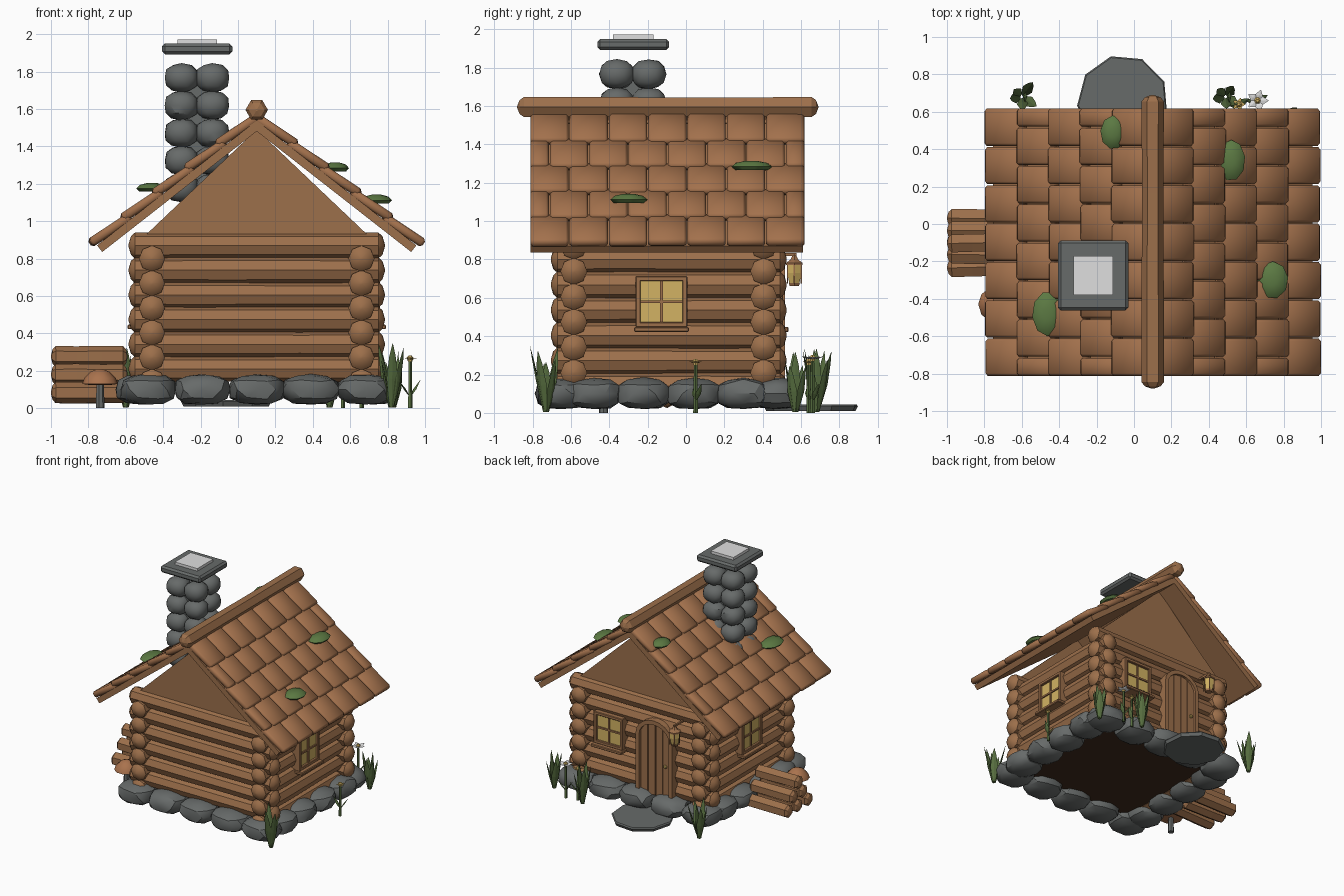
import bpy, bmesh, math, random
from mathutils import Matrix, Vector, Euler

random.seed(4)
if "Cube" in bpy.data.objects:
    bpy.data.objects.remove(bpy.data.objects["Cube"])


def material(name, r, g, b):
    m = bpy.data.materials.new(name)
    m.use_nodes = True
    m.diffuse_color = (r, g, b, 1)
    m.node_tree.nodes["Principled BSDF"].inputs["Base Color"].default_value = (r, g, b, 1)
    return m


WOOD = material("wood", 0.335, 0.16, 0.07)
ROOF = material("shingle_wood", 0.365, 0.165, 0.073)
DARK = material("dark_wood", 0.05, 0.024, 0.012)
STONE = material("stone", 0.135, 0.145, 0.142)
PALE = material("pale", 0.74, 0.74, 0.74)
MOSS = material("moss", 0.105, 0.19, 0.055)
GRASS = material("grass", 0.095, 0.155, 0.05)
GLASS = material("window_glow", 0.65, 0.45, 0.125)
CAP = material("mushroom_cap", 0.4, 0.17, 0.075)

CX, CY = 0.1, -0.09          # house centre
HX, HY = 0.56, 0.495         # half spacing of the wall logs


def finish(name, bm, mat, smooth=0):
    """Make the object; smooth is the sharp-edge angle in degrees."""
    bmesh.ops.recalc_face_normals(bm, faces=bm.faces)
    for f in bm.faces:
        f.smooth = smooth > 0
    me = bpy.data.meshes.new(name)
    bm.to_mesh(me)
    bm.free()
    if smooth:
        me.set_sharp_from_angle(angle=math.radians(smooth))
    me.materials.append(mat)
    bpy.context.collection.objects.link(bpy.data.objects.new(name, me))


def place(x, y, z, rx=0, ry=0, rz=0):
    return Matrix.Translation((x, y, z)) @ Euler((rx, ry, rz)).to_matrix().to_4x4()


def box(bm, size, mat=Matrix(), bevel=0):
    part = bmesh.new()
    bmesh.ops.create_cube(part, size=1, matrix=Matrix.Diagonal((*size, 1)))
    if bevel:
        bmesh.ops.bevel(part, geom=part.edges[:], offset=bevel, segments=1, affect='EDGES')
    part.transform(mat)
    tmp = bpy.data.meshes.new("tmp")
    part.to_mesh(tmp)
    part.free()
    bm.from_mesh(tmp)
    bpy.data.meshes.remove(tmp)


def lathe(bm, profile, sides, mat=Matrix(), turn=0):
    """Turned solid along local z from (height, radius) pairs."""
    rings = []
    for h, r in profile:
        angles = [turn + math.tau * i / sides for i in range(sides)]
        rings.append([bm.verts.new(mat @ Vector((r * math.cos(a), r * math.sin(a), h))) for a in angles])
    for a, b in zip(rings, rings[1:]):
        for i in range(sides):
            j = (i + 1) % sides
            bm.faces.new((a[i], a[j], b[j], b[i]))
    bm.faces.new(rings[0][::-1])
    bm.faces.new(rings[-1])


def log(bm, mat, length, r, sides=8, tip=0.035):
    """Log with shallow domed ends."""
    e = length / 2
    prof = [(-e, r * 0.1), (0.35 * tip - e, r * 0.7), (tip - e, r), (-e / 3, r * random.uniform(0.95, 1.04)),
            (e / 3, r * random.uniform(0.95, 1.04)), (e - tip, r), (e - 0.35 * tip, r * 0.7), (e, r * 0.1)]
    lathe(bm, prof, sides, mat)


def boulder(bm, centre, size, jitter, square):
    """Rounded block; a lower square value gives a boxier stone."""
    made = bmesh.ops.create_icosphere(bm, subdivisions=2, radius=1)["verts"]
    for v in made:
        p = v.co * random.uniform(1 - jitter, 1 + jitter)
        v.co = Vector(centre) + Vector([math.copysign(abs(p[k]) ** square, p[k]) * size[k] for k in range(3)])
        v.co.z = max(v.co.z, 0.02)


def prism(bm, outline, y0, y1):
    """Extrude an (x, z) outline along y."""
    a = [bm.verts.new((x, y0, z)) for x, z in outline]
    b = [bm.verts.new((x, y1, z)) for x, z in outline]
    bm.faces.new(a)
    bm.faces.new(b[::-1])
    for i in range(len(a)):
        j = (i + 1) % len(a)
        bm.faces.new((a[i], a[j], b[j], b[i]))


# Log walls, interlocked at the corners
bm = bmesh.new()
for k in range(6):
    for s in (-1, 1):
        log(bm, place(CX, CY + s * HY, 0.21 + 0.132 * k, ry=math.pi / 2), 1.37, 0.07)
        log(bm, place(CX + s * HX, CY, 0.14 + 0.132 * k, rx=math.pi / 2), 1.23, 0.07)
finish("wall_logs", bm, WOOD, 38)

# Gable boards
bm = bmesh.new()
for s in (-1, 1):
    y = CY + s * HY
    prism(bm, [(CX - 0.6, 0.92), (CX + 0.6, 0.92), (CX, 1.49)], y - 0.02, y + 0.02)
finish("gables", bm, WOOD)

# Floor
bm = bmesh.new()
box(bm, (1.1, 0.98, 0.03), place(CX, CY, 0.11))
finish("floor", bm, DARK)

# Roof deck and shingles
THETA = math.radians(38)
Y0, Y1 = -0.815, 0.62
deck, tiles = bmesh.new(), bmesh.new()
for s in (-1, 1):
    slope = place(CX, 0, 1.565, ry=s * THETA)
    box(deck, (1.1, 1.42, 0.045), slope @ place(s * 0.55, -0.1, -0.044))
    for row in range(5):
        edges = [Y0 + 0.205 * i for i in range(8)]
        if row % 2:
            edges = [Y0] + [e + 0.1025 for e in edges[:-1]] + [Y1]
        for a, b in zip(edges, edges[1:]):
            m = slope @ place(s * (0.995 - 0.215 * row + random.uniform(-0.004, 0.004)),
                              (a + b) / 2, 0, ry=-s * math.radians(4.5))
            box(tiles, (0.255, b - a - 0.006, 0.05), m, 0.014)
finish("roof_deck", deck, WOOD)
finish("roof_shingles", tiles, ROOF, 60)

bm = bmesh.new()
log(bm, place(CX, -0.095, 1.595, rx=math.pi / 2), 1.57, 0.06, 6)
finish("ridge_beam", bm, WOOD)

# Moss pads on the roof
bm = bmesh.new()
for x, y, rx, ry in ((-0.11, 0.49, 0.07, 0.09), (0.52, 0.34, 0.075, 0.11),
                     (0.74, -0.3, 0.085, 0.1), (-0.46, -0.48, 0.085, 0.12)):
    z = 1.6 - abs(x - CX) * math.tan(THETA)
    m = place(x, y, z) @ Matrix.Diagonal((rx, ry, 1, 1))
    lathe(bm, [(-0.005, 0.8), (0.012, 1), (0.032, 0.75), (0.042, 0.3)], 9, m, random.random())
finish("moss", bm, MOSS, 40)

# Chimney
bm = bmesh.new()
for k in range(5):
    for x in (-0.302, -0.137):
        for y in (-0.36, -0.195):
            boulder(bm, (x, y, 1.178 + 0.147 * k), (0.092, 0.092, 0.078), 0.03, 0.85)
box(bm, (0.15, 0.15, 0.7), place(-0.22, -0.277, 1.43))
finish("chimney_stones", bm, STONE, 32)
bm = bmesh.new()
box(bm, (0.375, 0.375, 0.058), place(-0.218, -0.275, 1.921), 0.015)
finish("chimney_cap", bm, STONE)
bm = bmesh.new()
box(bm, (0.21, 0.21, 0.022), place(-0.218, -0.275, 1.961))
finish("chimney_opening", bm, PALE)

# Foundation ring
bm = bmesh.new()
for s in (-1, 1):
    for i in range(5):
        boulder(bm, (CX - 0.58 + 0.29 * i, CY + s * 0.56, 0.1), (0.155, 0.14, 0.083), 0.06, 0.8)
    for i in range(4):
        boulder(bm, (CX + s * 0.62, CY - 0.39 + 0.26 * i, 0.1), (0.135, 0.145, 0.083), 0.06, 0.8)
finish("foundation_stones", bm, STONE, 28)

# Doorstep slab
bm = bmesh.new()
m = place(-0.06, 0.655, 0.01) @ Matrix.Diagonal((0.245, 0.25, 1, 1))
lathe(bm, [(0, 0.95), (0.025, 1), (0.035, 0.97)], 9, m, math.radians(25))
finish("doorstep", bm, STONE)


# Arched door with planks
def arch(cx, half, z0, spring, rise):
    pts = [(cx - half, z0), (cx + half, z0)]
    return pts + [(cx + half * math.cos(a), spring + rise * math.sin(a))
                  for a in (math.pi * i / 10 for i in range(11))]


DX = -0.06
bm = bmesh.new()
prism(bm, arch(DX, 0.14, 0.15, 0.64, 0.11), 0.43, 0.485)
finish("door_gaps", bm, DARK)
bm = bmesh.new()
for i in range(4):
    a, b = -0.136 + 0.069 * i, -0.136 + 0.069 * i + 0.062
    top = [0.64 + 0.11 * math.sqrt(1 - (t / 0.14) ** 2) for t in (b, (a + b) / 2, a)]
    prism(bm, [(DX + a, 0.15), (DX + b, 0.15), (DX + b, top[0]),
               (DX + (a + b) / 2, top[1]), (DX + a, top[2])], 0.47, 0.495)
# Door frame follows the arch
rim_in, rim_out = arch(DX, 0.138, 0.15, 0.64, 0.11)[1:], arch(DX, 0.17, 0.15, 0.64, 0.145)[1:]
rim_in.append((DX - 0.138, 0.15))
rim_out.append((DX - 0.17, 0.15))
for i in range(len(rim_in) - 1):
    prism(bm, [rim_in[i], rim_out[i], rim_out[i + 1], rim_in[i + 1]], 0.44, 0.515)
finish("door", bm, WOOD)
bm = bmesh.new()
bmesh.ops.create_icosphere(bm, subdivisions=1, radius=0.016, matrix=place(DX - 0.1, 0.505, 0.42))
finish("door_knob", bm, GLASS)

# Windows: frame, bars, sill and glowing panes
frames, panes = bmesh.new(), bmesh.new()
for m in (place(0.375, 0.475, 0.58), place(0.73, -0.128, 0.58, rz=-math.pi / 2),
          place(-0.53, -0.09, 0.58, rz=math.pi / 2)):
    box(panes, (0.24, 0.06, 0.24), m @ place(0, -0.02, 0))
    for s in (-1, 1):
        box(frames, (0.026, 0.08, 0.265), m @ place(s * 0.122, -0.01, 0), 0.004)
        box(frames, (0.27, 0.08, 0.026), m @ place(0, -0.01, s * 0.12), 0.004)
    box(frames, (0.014, 0.03, 0.24), m @ place(0, 0.005, 0))
    box(frames, (0.24, 0.03, 0.014), m @ place(0, 0.005, 0))
    box(frames, (0.285, 0.1, 0.025), m @ place(0, 0.01, -0.145), 0.005)
finish("window_frames", frames, WOOD)
finish("window_panes", panes, GLASS)

# Lantern beside the door
LX, LY = -0.29, 0.565
bm = bmesh.new()
lathe(bm, [(0.675, 0.03), (0.73, 0.043), (0.775, 0.043)], 6, place(LX, LY, 0))
finish("lantern_glass", bm, GLASS)
bm = bmesh.new()
lathe(bm, [(0.77, 0.05), (0.782, 0.05), (0.798, 0.025), (0.825, 0.008)], 6, place(LX, LY, 0))
lathe(bm, [(0.662, 0.028), (0.678, 0.034)], 6, place(LX, LY, 0))
box(bm, (0.015, 0.13, 0.015), place(LX, 0.51, 0.825))
for i in range(6):
    a = math.tau * i / 6
    box(bm, (0.007, 0.007, 0.1), place(LX + 0.041 * math.cos(a), LY + 0.041 * math.sin(a), 0.725))
finish("lantern_frame", bm, WOOD)

# Firewood pile
bm = bmesh.new()
for layer in range(3):
    for i in range(3 - layer):
        y = -0.1 + 0.13 * (i - (2 - layer) / 2)
        m = place(-0.795, y, 0.083 + 0.097 * layer, ry=math.pi / 2, rx=random.uniform(-0.03, 0.03))
        log(bm, m, 0.41, 0.056, 6, 0.025)
finish("firewood", bm, WOOD)

# Mushroom
bm = bmesh.new()
lathe(bm, [(0, 0.025), (0.14, 0.02)], 7, place(-0.738, -0.43, 0))
finish("mushroom_stem", bm, STONE)
bm = bmesh.new()
lathe(bm, [(0.125, 0.06), (0.13, 0.095), (0.16, 0.085), (0.195, 0.05), (0.21, 0.015)], 10,
      place(-0.738, -0.43, 0))
finish("mushroom_top", bm, CAP, 40)

# Grass tufts and flowers
grass, petals, hearts = bmesh.new(), bmesh.new(), bmesh.new()
for x, y in ((0.82, -0.73), (0.83, 0.57), (0.49, 0.68), (-0.6, 0.68)):
    for i in range(6):
        lean = 0.06 if i == 0 else random.uniform(0.15, 0.3)
        h = random.uniform(0.24, 0.35)
        m = place(x, y, 0.005, rz=i * 2.4) @ place(0.01, 0, 0, ry=lean) @ Matrix.Diagonal((0.25, 1, 1, 1))
        lathe(grass, [(0, 0.012), (h * 0.45, 0.03), (h * 0.8, 0.017), (h, 0.001)], 4, m)
for x, y, h, star in ((0.66, 0.66, 0.28, True), (0.92, 0.05, 0.26, False), (0.56, 0.64, 0.26, False)):
    lathe(grass, [(0, 0.013), (h, 0.009)], 5, place(x, y, 0))
    for t in (0.5, 3.2):
        lathe(grass, [(0, 0.004), (0.05, 0.018), (0.11, 0.001)], 4,
              place(x, y, 0.06, rz=t) @ place(0, 0, 0, ry=0.6) @ Matrix.Diagonal((0.3, 1, 1, 1)))
    r = 0.06 if star else 0.035
    for i in range(5):
        lathe(petals if star else hearts, [(0, 0.005), (r * 0.5, r * 0.35), (r, 0.002)], 4,
              place(x, y, h, rz=i * math.tau / 5) @ place(0, 0, 0, ry=1.35) @ Matrix.Diagonal((0.2, 1, 1, 1)))
    lathe(hearts, [(h - 0.01, 0.012), (h + 0.01, 0.018), (h + 0.022, 0.008)], 6, place(x, y, 0))
finish("grass_tufts", grass, GRASS)
finish("flower_petals", petals, PALE)
finish("flower_hearts", hearts, GLASS)
